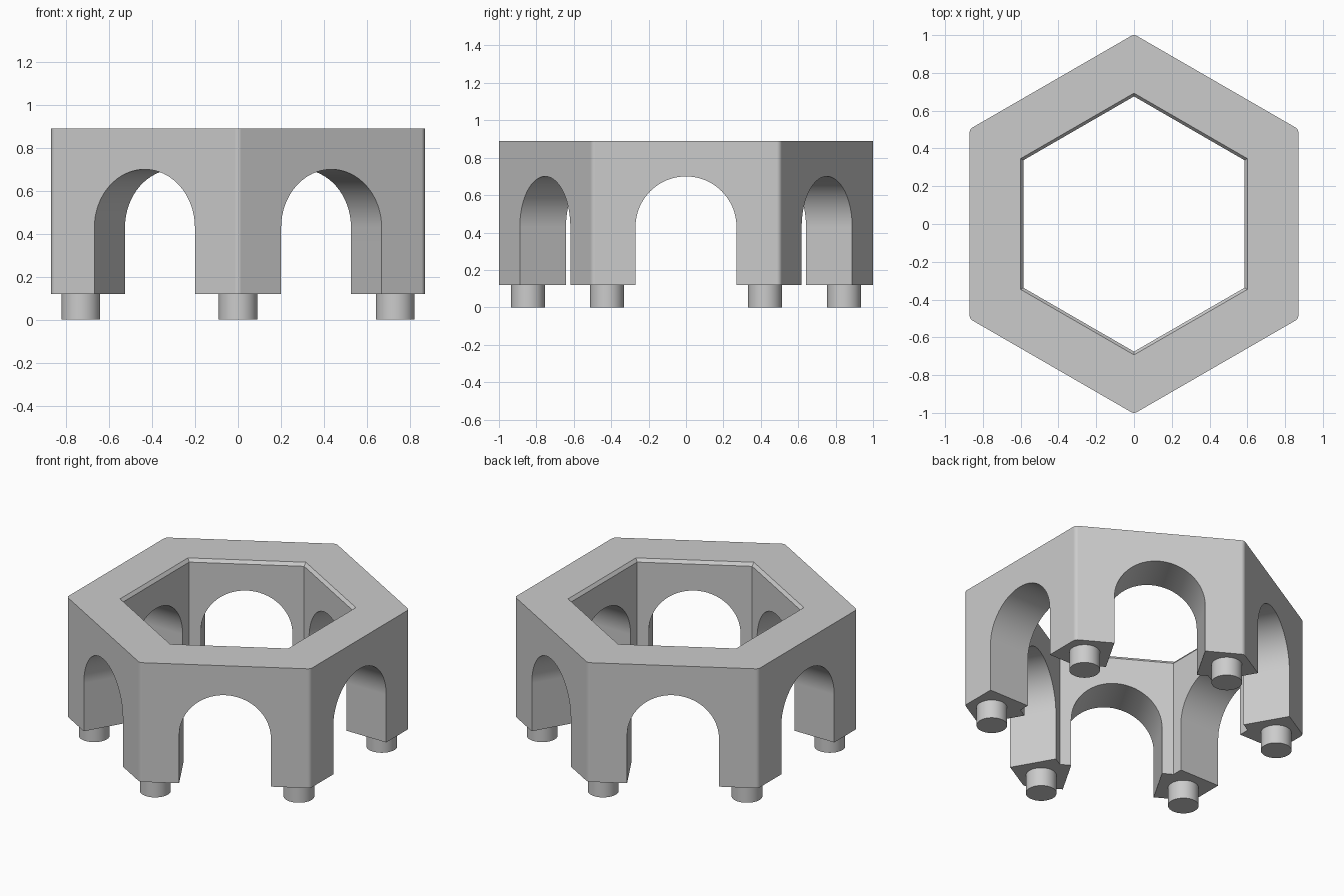
import bpy, bmesh
from math import pi, sin, cos, radians
from mathutils import Matrix, Vector

cube = bpy.data.objects.get("Cube")
if cube:
    bpy.data.objects.remove(cube, do_unlink=True)

# Main dimensions
BASE, TOP = 0.12, 0.89            # underside of the legs, top of the ring
OUTER, INNER = 0.87, 0.585        # distance from centre to the flat sides
ROUND = 0.03                      # outer corner rounding
ARCH, SPRING = 0.27, 0.43         # arch radius and height where it starts
PEG, PEG_RING = 0.09, 0.845       # peg radius and distance from centre

stone = bpy.data.materials.new("plain_grey")
stone.use_nodes = True
grey = (0.6, 0.6, 0.6, 1)
stone.diffuse_color = grey
stone.node_tree.nodes["Principled BSDF"].inputs["Base Color"].default_value = grey


def loft(name, rings):
    """Closed solid through matching rings of points."""
    bm = bmesh.new()
    loops = [[bm.verts.new(p) for p in ring] for ring in rings]
    for a, b in zip(loops, loops[1:]):
        for i in range(len(a)):
            j = (i + 1) % len(a)
            bm.faces.new((a[i], a[j], b[j], b[i]))
    bm.faces.new(loops[0][::-1])
    bm.faces.new(loops[-1])
    bmesh.ops.recalc_face_normals(bm, faces=bm.faces)
    mesh = bpy.data.meshes.new(name)
    bm.to_mesh(mesh)
    bm.free()
    mesh.materials.append(stone)
    obj = bpy.data.objects.new(name, mesh)
    bpy.context.collection.objects.link(obj)
    return obj


def hexagon(apothem, z, radius=0.0, steps=6):
    """Hexagon with corners on the y axis, optionally rounded."""
    points = []
    for k in range(6):
        mid = radians(30 + 60 * k)
        reach = (apothem - radius) / cos(pi / 6)
        centre = Vector((reach * cos(mid), reach * sin(mid), z))
        if not radius:
            points.append(centre)
            continue
        for s in range(steps + 1):
            a = mid + radians(60) * (s / steps - 0.5)
            points.append(centre + radius * Vector((cos(a), sin(a), 0)))
    return points


def smooth(obj):
    bpy.ops.object.select_all(action='DESELECT')
    obj.select_set(True)
    bpy.context.view_layer.objects.active = obj
    bpy.ops.object.shade_smooth_by_angle(angle=radians(30))


def cut(obj, cutter):
    mod = obj.modifiers.new("cut", 'BOOLEAN')
    mod.operation = 'DIFFERENCE'
    mod.solver = 'EXACT'
    mod.object = cutter
    bpy.context.view_layer.objects.active = obj
    bpy.ops.object.modifier_apply(modifier=mod.name)
    bpy.data.objects.remove(cutter, do_unlink=True)


# Hexagonal ring with rounded outer corners
frame = loft("arched_hexagonal_frame",
             [hexagon(OUTER, z, ROUND) for z in (BASE, TOP)])

# Central opening with a small chamfer at the top rim
well = loft("opening_cutter", [hexagon(INNER, 0), hexagon(INNER, TOP - 0.02),
                               hexagon(INNER + 0.03, TOP + 0.02)])
cut(frame, well)

# Round-topped arches, each cutter passing through two opposite walls
arch = [(-ARCH, 0), (ARCH, 0)]
arch += [(ARCH * cos(pi * i / 32), SPRING + ARCH * sin(pi * i / 32)) for i in range(33)]
for k in range(3):
    turn = Matrix.Rotation(k * pi / 3, 3, 'Z')
    tunnel = loft("arch_cutter", [[turn @ Vector((x, y, z)) for y, z in arch]
                                  for x in (-1.2, 1.2)])
    cut(frame, tunnel)
smooth(frame)
weighted = frame.modifiers.new("even_shading", 'WEIGHTED_NORMAL')
weighted.keep_sharp = True

# Round peg under each corner leg
for k in range(6):
    a = radians(30 + 60 * k)
    x, y = PEG_RING * cos(a), PEG_RING * sin(a)
    circle = [(x + PEG * cos(pi * i / 24), y + PEG * sin(pi * i / 24)) for i in range(48)]
    peg = loft("peg_%d" % (k + 1), [[(px, py, z) for px, py in circle]
                                    for z in (0, BASE)])
    smooth(peg)
